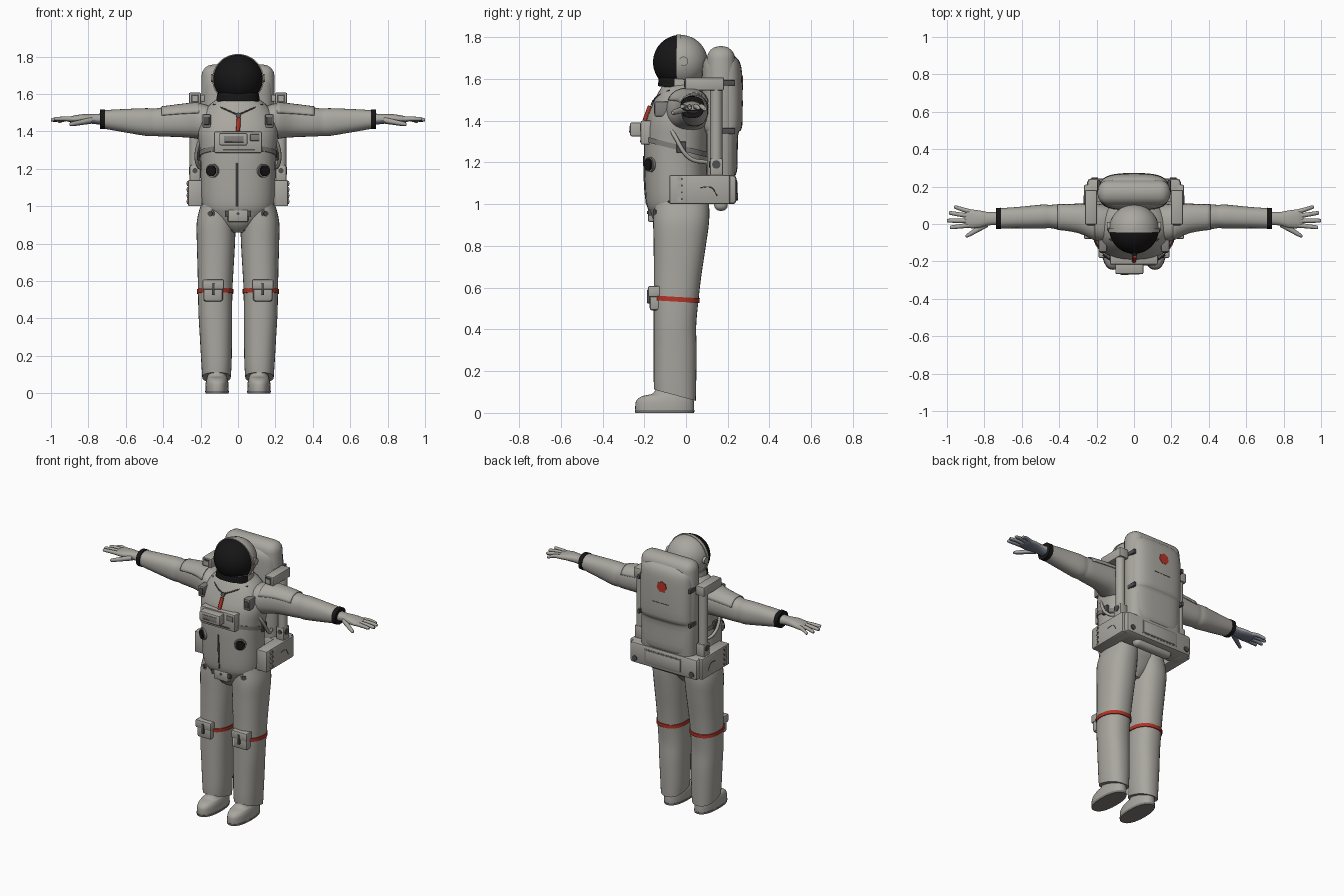
import bpy, bmesh, math
from mathutils import Matrix, Vector

cube = bpy.data.objects.get("Cube")
if cube:
    bpy.data.objects.remove(cube, do_unlink=True)


def material(name, r, g, b, rough=0.7):
    m = bpy.data.materials.new(name)
    m.use_nodes = True
    m.diffuse_color = (r, g, b, 1)
    shader = m.node_tree.nodes["Principled BSDF"]
    shader.inputs["Base Color"].default_value = (r, g, b, 1)
    shader.inputs["Roughness"].default_value = rough
    return m


SUIT = material("suit_white", .4, .385, .35)
BLACK = material("visor_black", .008, .008, .008, .4)
RED = material("stripe_red", .45, .035, .02)
METAL = material("dark_metal", .08, .08, .08)
TRIM = material("trim_grey", .22, .21, .2)
PALM = material("palm_blue_grey", .17, .2, .26)


def finish(bm, name, mats, mirror=False, rule=None, thick=0):
    """Turn a bmesh into a shaded object, optionally mirrored across x."""
    bmesh.ops.recalc_face_normals(bm, faces=bm.faces[:])
    if rule:
        for f in bm.faces:
            f.material_index = int(rule(f))
    mesh = bpy.data.meshes.new(name)
    bm.to_mesh(mesh)
    bm.free()
    for m in (mats if isinstance(mats, tuple) else (mats,)):
        mesh.materials.append(m)
    mesh.shade_smooth()
    mesh.set_sharp_from_angle(angle=math.radians(40))
    ob = bpy.data.objects.new(name, mesh)
    bpy.context.collection.objects.link(ob)
    if thick:
        ob.modifiers.new("Solidify", "SOLIDIFY").thickness = thick
    if mirror:
        ob.modifiers.new("Mirror", "MIRROR").use_mirror_merge = False
    return ob


def box(name, x, y, z, mat, bevel=.006, mirror=False):
    bm = bmesh.new()
    lo, hi = Vector((x[0], y[0], z[0])), Vector((x[1], y[1], z[1]))
    bmesh.ops.create_cube(bm, size=1, matrix=Matrix.Translation((lo + hi) / 2) @ Matrix.Diagonal(hi - lo).to_4x4())
    if bevel:
        bmesh.ops.bevel(bm, geom=bm.edges[:], offset=bevel, segments=4 if bevel > .02 else 2,
                        profile=.5, affect='EDGES')
    return finish(bm, name, mat, mirror)


def disc(name, at, facing, r, depth, mat, mirror=False, sides=24, r2=None):
    bm = bmesh.new()
    turn = Vector(facing).to_track_quat('Z', 'Y').to_matrix().to_4x4()
    bmesh.ops.create_cone(bm, cap_ends=True, segments=sides, radius1=r, radius2=r2 or r,
                          depth=depth, matrix=Matrix.Translation(at) @ turn)
    return finish(bm, name, mat, mirror)


def ellipsoid(name, at, size, mats, mirror=False, rule=None):
    bm = bmesh.new()
    place = Matrix.Translation(at) @ Matrix.Diagonal(size).to_4x4() @ Matrix.Rotation(math.pi / 2, 4, 'X')
    bmesh.ops.create_uvsphere(bm, u_segments=48, v_segments=24, radius=1, matrix=place)
    return finish(bm, name, mats, mirror, rule)


def spline(p0, p1, p2, p3, t):
    return [(2 * b + (c - a) * t + (2 * a - 5 * b + 4 * c - d) * t * t + (3 * b - a - 3 * c + d) * t ** 3) / 2
            for a, b, c, d in zip(p0, p1, p2, p3)]


def loft(name, rings, mats, axis='z', power=2.3, mirror=False, rule=None, sides=32, cut=None, thick=0):
    """Skin rings of (position, centre a, centre b, radius a, radius b, tilt)."""
    rings = [tuple(r) + (0,) * (6 - len(r)) for r in rings]
    pad = [rings[0]] + rings + [rings[-1]]
    smooth = [spline(*pad[i:i + 4], k / 4) for i in range(len(rings) - 1) for k in range(4)] + [rings[-1]]
    bm, loops = bmesh.new(), []
    for t, ca, cb, ra, rb, tilt in smooth:
        loop = []
        for k in range(sides):
            c, s = math.cos(math.tau * k / sides), math.sin(math.tau * k / sides)
            c, s = (math.copysign(abs(v) ** (2 / power), v) for v in (c, s))
            a, b, h = ca + ra * c, cb + rb * s, t + tilt * rb * s
            loop.append(bm.verts.new((a, b, h) if axis == 'z' else (h, a, b)))
        loops.append(loop)
    for l0, l1 in zip(loops, loops[1:]):
        for k in range(sides):
            j = (k + 1) % sides
            bm.faces.new((l0[k], l0[j], l1[j], l1[k]))
    if cut:
        bmesh.ops.delete(bm, geom=[v for v in bm.verts if cut(v.co)], context='VERTS')
    else:
        bm.faces.new(loops[0])
        bm.faces.new(loops[-1])
    return finish(bm, name, mats, mirror, rule, thick)


def tube(name, points, r, mat, mirror=False):
    curve = bpy.data.curves.new(name, 'CURVE')
    curve.dimensions, curve.bevel_depth, curve.bevel_resolution = '3D', r, 2
    curve.use_fill_caps = True
    sp = curve.splines.new('BEZIER')
    sp.bezier_points.add(len(points) - 1)
    for bp, p in zip(sp.bezier_points, points):
        bp.co = p
        bp.handle_left_type = bp.handle_right_type = 'AUTO'
    ob = bpy.data.objects.new(name, curve)
    bpy.context.collection.objects.link(ob)
    curve.materials.append(mat)
    if mirror:
        ob.modifiers.new("Mirror", "MIRROR").use_mirror_merge = False
    return ob


# Torso
TORSO = [(.86, 0, -.04, .045, .07), (.9, 0, -.045, .1, .105), (.96, 0, -.045, .17, .13),
         (1.02, 0, -.045, .195, .147), (1.2, 0, -.05, .2, .15), (1.3, 0, -.045, .205, .155),
         (1.4, 0, -.035, .215, .155), (1.48, 0, -.02, .195, .14), (1.54, 0, -.015, .155, .115),
         (1.58, 0, -.015, .1, .09)]
loft("torso", TORSO, SUIT)


def front(x, z, out=0.0):
    """Point on the front of the torso."""
    for lo, hi in zip(TORSO, TORSO[1:]):
        if z <= hi[0]:
            f = (z - lo[0]) / (hi[0] - lo[0])
            _, _, cy, rx, ry = (p + (q - p) * f for p, q in zip(lo, hi))
            return (x, cy - ry * max(0, 1 - abs(x / rx) ** 2.3) ** (1 / 2.3) - out, z)


# Legs, knee stripes, knee pockets and boots
loft("leg", [(.085, .115, -.053, .076, .1, -.27), (.16, .115, -.053, .081, .102, -.1),
             (.3, .118, -.052, .086, .103), (.42, .121, -.053, .09, .102), (.55, .122, -.047, .092, .108),
             (.66, .12, -.04, .096, .114), (.8, .118, -.03, .102, .125), (.92, .116, -.023, .104, .134),
             (1.02, .1, -.02, .095, .13)], SUIT, mirror=True)
loft("leg_stripe", [(.533, .122, -.047, .097, .112, -.06), (.556, .122, -.047, .097, .113, -.06)], RED, mirror=True)
box("knee_pocket", (.08, .185), (-.175, -.11), (.49, .59), SUIT, .015, True)
box("knee_flap", (.075, .19), (-.182, -.12), (.555, .608), SUIT, .008, True)
box("knee_buckle", (.126, .14), (-.187, -.17), (.525, .59), METAL, .003, True)
loft("boot", [(.012, .112, -.102, .062, .141), (.035, .112, -.102, .062, .141), (.06, .112, -.1, .06, .137),
              (.08, .112, -.09, .055, .12), (.095, .112, -.065, .051, .092), (.14, .114, -.05, .056, .085)],
     SUIT, mirror=True)
loft("boot_sole", [(0, .112, -.102, .062, .141), (.013, .112, -.102, .064, .143)], TRIM, mirror=True)

# Arms, shoulder pads and wrist bands
ARM = [(.13, 0, 1.43, .1, .1), (.21, .01, 1.455, .098, .096), (.3, .03, 1.455, .077, .086),
       (.41, .038, 1.45, .067, .077), (.45, .04, 1.449, .062, .073), (.49, .04, 1.45, .064, .074),
       (.6, .035, 1.457, .058, .063), (.73, .03, 1.465, .053, .048)]
loft("arm", ARM, SUIT, 'x', mirror=True)
loft("shoulder_pad", [(t, a, b, ra + .007, rb + .007) for t, a, b, ra, rb in ARM[1:4]], SUIT, 'x',
     mirror=True, cut=lambda p: p.z < 1.48, thick=.006)
loft("wrist_band", [(.71, .03, 1.465, .057, .053), (.738, .03, 1.465, .056, .052)], BLACK, 'x', mirror=True)


# Gloves
def underside(f):
    return f.normal.z < -.3


loft("glove_palm", [(.73, .03, 1.465, .036, .03), (.78, .028, 1.467, .036, .026), (.83, .026, 1.468, .047, .024),
                    (.88, .028, 1.465, .05, .019), (.905, .03, 1.463, .042, .012)],
     (SUIT, PALM), 'x', mirror=True, rule=underside)
for finger, base, tip, end, height in (("little", .065, .09, .962, 1.455), ("ring", .042, .059, .99, 1.46),
                                       ("middle", .017, .018, 1, 1.462), ("index", -.006, -.018, .985, 1.467)):
    loft(finger + "_finger", [(.87, base, 1.465, .013, .014), ((.87 + end) / 2, (base + tip) / 2, 1.467, .012, .012),
                              (end - .008, tip, height, .01, .01), (end, tip, height, .005, .005)],
         (SUIT, PALM), 'x', 2, True, underside, 12)
loft("thumb", [(.78, .005, 1.46, .02, .018), (.83, -.025, 1.45, .017, .015), (.885, -.058, 1.44, .012, .012),
               (.9, -.064, 1.438, .006, .006)], (SUIT, PALM), 'x', 2, True, underside, 12)

# Helmet with visor, rim and neck ring
ellipsoid("helmet", (0, -.027, 1.68), (.133, .131, .131), (SUIT, BLACK),
          rule=lambda f: f.calc_center_median().y < -.045)
bm = bmesh.new()
for k in range(48):
    a = math.tau * k / 48
    for r, y in ((.131, -.046), (.138, -.046), (.138, -.025), (.131, -.025)):
        bm.verts.new((r * math.cos(a), y, 1.68 + r * math.sin(a) * .97))
bm.verts.ensure_lookup_table()
for k in range(48):
    for i in range(4):
        p, q, j = 4 * k, 4 * ((k + 1) % 48), (i + 1) % 4
        bm.faces.new([bm.verts[n] for n in (p + i, p + j, q + j, q + i)])
finish(bm, "visor_rim", SUIT)
disc("visor_hinge", (.134, -.012, 1.685), (1, 0, 0), .022, .02, SUIT, True)
loft("neck_ring", [(1.555, 0, -.03, .118, .105, -.1), (1.6, 0, -.03, .112, .1, -.1)], (SUIT, BLACK),
     rule=lambda f: f.calc_center_median().y < -.06)

# Chest control unit, handle and cord
box("chest_unit", (-.128, .128), (-.217, -.13), (1.285, 1.4), SUIT, .008)
box("chest_console", (-.1, .05), (-.268, -.2), (1.325, 1.392), SUIT, .008)
box("console_display", (-.075, .03), (-.271, -.26), (1.342, 1.375), TRIM, .002)
box("console_slot", (-.07, -.03), (-.273, -.265), (1.344, 1.35), METAL, 0)
box("chest_switches", (.065, .115), (-.221, -.21), (1.35, 1.385), TRIM, .002)
box("chest_lower_bar", (-.08, .09), (-.221, -.21), (1.298, 1.306), METAL, 0)
tube("chest_handle", [front(0, 1.4, .008), front(.004, 1.47, .008)], .011, RED)
disc("cord_ring", front(.002, 1.485, .002), (0, -1, .4), .014, .012, METAL)
tube("neck_cord", [front(.13, 1.545, .003), front(.06, 1.515, .003), front(0, 1.488, .003)], .004, METAL, True)

# Front fittings on the suit
box("chest_clip", (.145, .19), (-.15, -.07), (1.42, 1.492), TRIM, .006, True)
box("chest_clip_plate", (.153, .182), (-.154, -.14), (1.435, 1.478), METAL, .003, True)
hose = Vector(front(.135, 1.19))
disc("hose_socket_ring", hose, (.55, -.83, 0), .037, .02, TRIM, True)
disc("hose_socket", hose + Vector((.005, -.008, 0)), (.55, -.83, 0), .029, .02, BLACK, True)
tube("front_zip", [front(-.005, z) for z in (1.0, 1.07, 1.15, 1.23)], .006, METAL)
tube("hip_seam", [front(x, z, .001) for x, z in ((.19, 1.015), (.14, .96), (.09, .91), (.03, .87))], .005, METAL, True)
disc("hip_joint", front(.14, .96, .004), (.5, -.8, 0), .024, .03, TRIM, True)
disc("hip_joint_cap", front(.142, .96, .012), (.5, -.8, 0), .015, .03, METAL, True)
box("crotch_plate", (-.055, .055), (-.183, -.13), (.915, .985), SUIT, .01)
box("crotch_clip", (.045, .07), (-.183, -.14), (.945, .975), METAL, .004, True)
disc("crotch_button", (0, -.183, .96), (0, -1, 0), .008, .008, METAL)

# Torso strap with side buckles and cables
loft("torso_strap", [(1.262, 0, -.047, .208, .159, -.25), (1.287, 0, -.046, .209, .16, -.25)], TRIM)
box("strap_buckle", (.19, .216), (-.045, .0), (1.245, 1.3), METAL, .004, True)
tube("side_cable", [(.17, -.09, 1.4), (.215, -.05, 1.32), (.215, .02, 1.22), (.18, .1, 1.2)], .01, SUIT, True)

# Backpack
box("pack_body", (-.195, .195), (.1, .235), (1.08, 1.757), SUIT, .06)
loft("pack_shell", [(1.13, 0, .17, .15, .05), (1.16, 0, .172, .18, .073), (1.33, 0, .172, .187, .078),
                    (1.38, 0, .172, .187, .098), (1.6, 0, .172, .187, .098), (1.68, 0, .17, .18, .088),
                    (1.715, 0, .168, .15, .06)], SUIT, power=3.2)
box("pack_seam", (-.06, .06), (.26, .273), (1.468, 1.472), METAL, 0)
disc("pack_patch", (-.01, .267, 1.58), (0, 1, 0), .037, .012, RED, sides=7)
for z in (1.35, 1.58):
    box("pack_side_latch", (.18, .197), (.17, .235), (z - .014, z + .014), METAL, .003, True)

# Backpack base, armrests and thruster poles
box("pack_base", (-.25, .25), (.1, .242), (1.0, 1.14), SUIT, .018)
box("base_panel", (-.13, .13), (.23, .247), (1.03, 1.11), SUIT, .006)
box("base_panel_frame", (-.137, .137), (.23, .2435), (1.023, 1.117), TRIM, 0)
disc("base_bolt", (.21, .242, 1.035), (0, 1, 0), .018, .012, METAL, True)
box("base_roll", (-.14, .14), (.135, .2), (.968, 1.03), SUIT, .028)
box("armrest", (.19, .268), (-.08, .21), (1.0, 1.14), SUIT, .008, True)
for z in (1.025, 1.057, 1.089, 1.121):
    disc("armrest_grip", (.266, -.03, z), (1, 0, 0), .014, .014, SUIT, True)
    disc("armrest_rivet", (.268, -.02, z), (1, 0, 0), .005, .014, METAL, True, 10)
tube("armrest_line", [(.268, .07, 1.08), (.268, .12, 1.08), (.268, .15, 1.04)], .002, METAL, True)
disc("pole", (.23, .145, 1.37), (0, 0, 1), .029, .4, SUIT, True)
box("pole_foot", (.2, .258), (.115, .178), (1.13, 1.22), SUIT, .008, True)
disc("pole_joint", (.232, .145, 1.19), (1, 0, 0), .02, .06, METAL, True)
disc("pole_bolt", (.23, .115, 1.19), (0, -1, 0), .014, .012, METAL, True)
box("pole_head", (.198, .262), (-.003, .182), (1.545, 1.607), SUIT, .006, True)
box("pole_head_frame", (.208, .252), (-.007, .02), (1.554, 1.598), METAL, 0, True)
box("pole_head_lens", (.216, .244), (-.01, .02), (1.562, 1.59), SUIT, 0, True)
box("pole_bracket", (.17, .225), (.12, .17), (1.56, 1.595), SUIT, .004, True)
